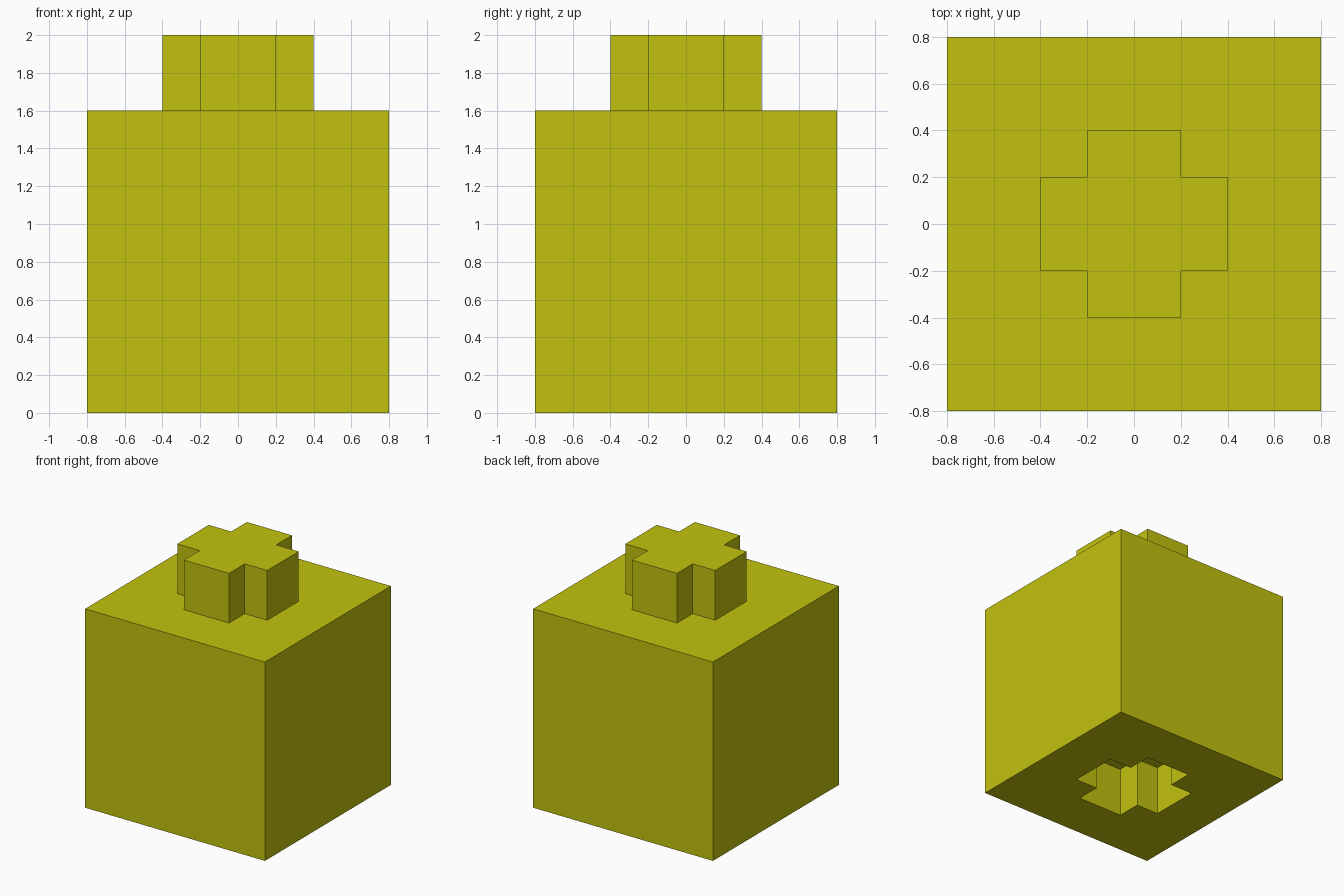
import bpy
import bmesh

cube = bpy.data.objects.get("Cube")
if cube:
    bpy.data.objects.remove(cube, do_unlink=True)

# Single olive yellow colour
YELLOW = (0.54, 0.54, 0.0045, 1.0)
mat = bpy.data.materials.new("olive_yellow")
mat.use_nodes = True
mat.diffuse_color = YELLOW
bsdf = next(n for n in mat.node_tree.nodes if n.type == 'BSDF_PRINCIPLED')
bsdf.inputs["Base Color"].default_value = YELLOW


def prism(name, outline, z0, z1):
    """Extrude a counter-clockwise xy outline from z0 up to z1."""
    bm = bmesh.new()
    base = bm.faces.new([bm.verts.new((x, y, z0)) for x, y in outline])
    top = bmesh.ops.extrude_face_region(bm, geom=[base], use_keep_orig=True)
    for v in top["geom"]:
        if isinstance(v, bmesh.types.BMVert):
            v.co.z = z1
    bmesh.ops.recalc_face_normals(bm, faces=bm.faces)
    mesh = bpy.data.meshes.new(name)
    bm.to_mesh(mesh)
    bm.free()
    mesh.materials.append(mat)
    obj = bpy.data.objects.new(name, mesh)
    bpy.context.collection.objects.link(obj)
    return obj


# Outlines: square block, and a plus made by turning one arm four times
HALF, ARM, REACH = 0.8, 0.2, 0.4
square = [(-HALF, -HALF), (HALF, -HALF), (HALF, HALF), (-HALF, HALF)]
plus = []
arm = [(REACH, -ARM), (REACH, ARM), (ARM, ARM)]
for _ in range(4):
    plus += arm
    arm = [(-y, x) for x, y in arm]

# Block with a plus-shaped socket cut into its underside
block = prism("block", square, 0.0, 1.6)
cutter = prism("socket_cutter", plus, -0.2, 0.4)
cutter.hide_render = True
cut = block.modifiers.new("socket", 'BOOLEAN')
cut.operation = 'DIFFERENCE'
cut.solver = 'EXACT'
cut.object = cutter
bpy.context.view_layer.objects.active = block
bpy.ops.object.modifier_apply(modifier=cut.name)
bpy.data.objects.remove(cutter, do_unlink=True)

# Matching plus-shaped peg on top
prism("top_peg", plus, 1.6, 2.0)
